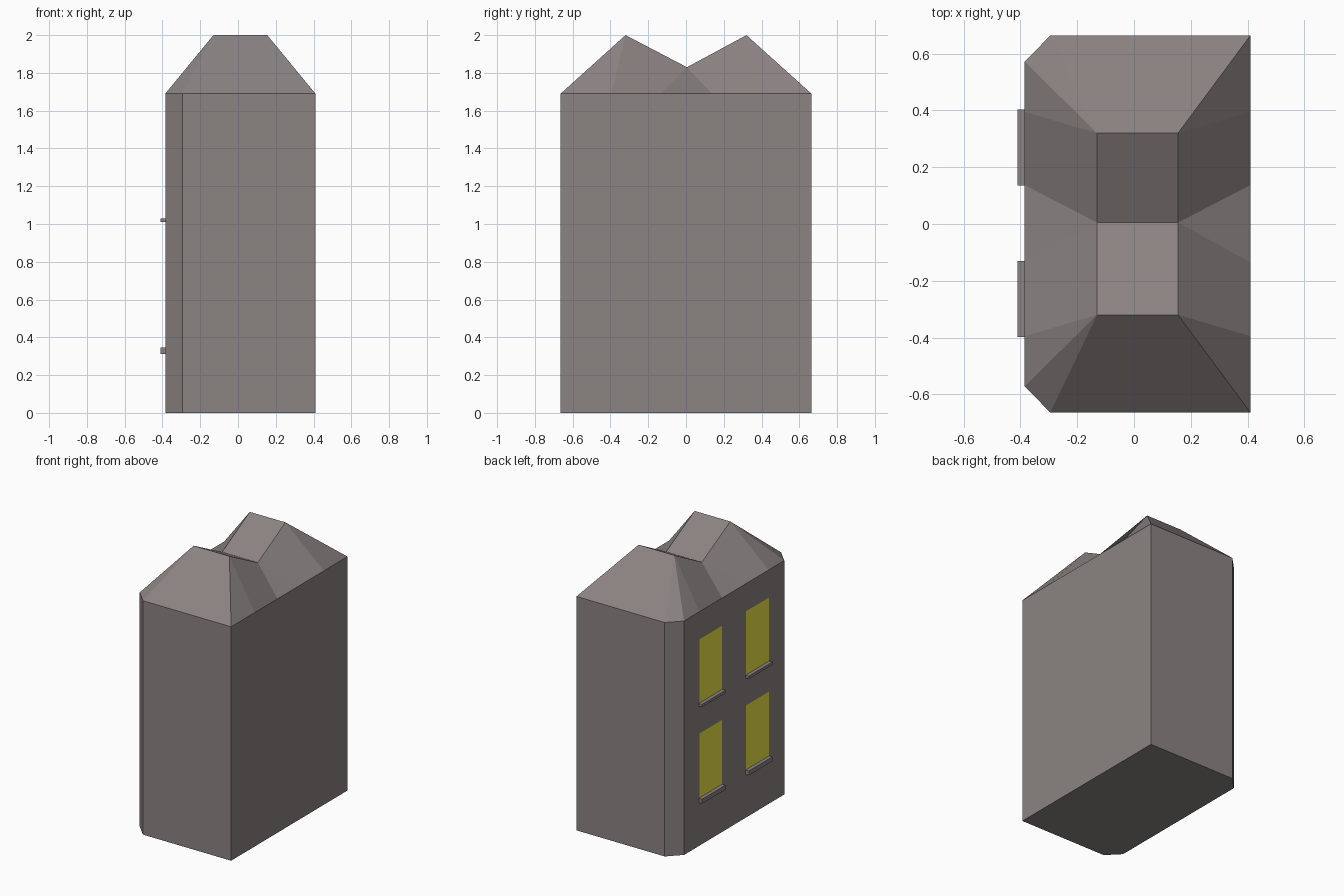
import bpy, bmesh

if "Cube" in bpy.data.objects:
    bpy.data.objects.remove(bpy.data.objects["Cube"])

EAVE, RIDGE, VALLEY = 1.69, 2.0, 1.83
XL, XR, YE = -0.385, 0.41, 0.664     # window wall, rear wall, end walls
YS = [-0.572, -0.395, -0.135, 0.137, 0.395, 0.572]
ZS = [0, 0.345, 0.81, 1.03, 1.49, EAVE]
STONE = (0.26, 0.227, 0.225, 1)
YELLOW = (0.83, 0.77, 0.055, 1)


def material(name, color):
    mat = bpy.data.materials.new(name)
    mat.diffuse_color = color
    mat.use_nodes = True
    mat.node_tree.nodes["Principled BSDF"].inputs["Base Color"].default_value = mat.diffuse_color
    return mat


def make_object(name, faces, mat):
    """Build a flat-shaded mesh from polygons given as point lists."""
    bm = bmesh.new()
    for pts in faces:
        bm.faces.new([bm.verts.new(p) for p in pts])
    bmesh.ops.remove_doubles(bm, verts=bm.verts, dist=0.0005)
    bmesh.ops.recalc_face_normals(bm, faces=bm.faces)
    mesh = bpy.data.meshes.new(name)
    bm.to_mesh(mesh)
    bm.free()
    mesh.materials.append(mat)
    ob = bpy.data.objects.new(name, mesh)
    bpy.context.collection.objects.link(ob)
    return ob


stone, yellow = material("stone", STONE), material("yellow_glass", YELLOW)

# Footprint: two chamfered corners on the window side, split at window columns
right = [(XR, y) for y in [-YE] + YS[1:5] + [YE]]
left = [(XL, y) for y in reversed(YS)]
ring = right + [(-0.295, YE)] + left + [(-0.295, -YE)]

# Window wall grid, with the glazed cells kept apart
walls, glass = [], []
for j in range(5):
    for i in range(5):
        (y0, y1), (z0, z1) = YS[i:i + 2], ZS[j:j + 2]
        cell = [(XL, y0, z0), (XL, y0, z1), (XL, y1, z1), (XL, y1, z0)]
        (glass if i in (1, 3) and j in (1, 3) else walls).append(cell)

# Remaining walls and floor
walls.append([(x, y, 0) for x, y in reversed(ring)])
for a, b in zip(ring, ring[1:] + ring[:1]):
    if not (a[0] == XL and b[0] == XL):
        walls.append([(*a, 0), (*b, 0), (*b, EAVE), (*a, EAVE)])

# Roof: double ridge with a valley; every eave point leans to one top point
def tops(x):
    return [(x, -0.32, RIDGE), (x, 0.005, VALLEY), (x, 0.32, RIDGE)]

tl, tr = tops(-0.13), tops(0.155)
lean = [tr[k] for k in (0, 0, 1, 1, 2, 2)] + [tl[2]] \
    + [tl[k] for k in (2, 2, 1, 1, 0, 0)] + [tl[0]]
roof = [[tl[k], tr[k], tr[k + 1], tl[k + 1]] for k in range(2)]
for k, a in enumerate(ring):
    n = (k + 1) % len(ring)
    face = [(*a, EAVE), (*ring[n], EAVE), lean[n]]
    if lean[k] != lean[n]:
        face.append(lean[k])
    roof.append(face)

make_object("house_shell", walls + roof, stone)

# Window panes, wound to face outward
panes = make_object("window_panes", glass, yellow)
for poly in panes.data.polygons:
    if poly.normal.x > 0:
        poly.flip()

# Window sills
for level, (z0, z1) in {"lower": (0.313, 0.345), "upper": (1.01, 1.03)}.items():
    for side, y in {"front": -0.265, "back": 0.27}.items():
        bpy.ops.mesh.primitive_cube_add(size=1, location=(-0.3975, y, (z0 + z1) / 2))
        sill = bpy.context.object
        sill.name = f"{level}_{side}_sill"
        sill.scale = (0.027, 0.268, z1 - z0)
        sill.data.materials.append(stone)
